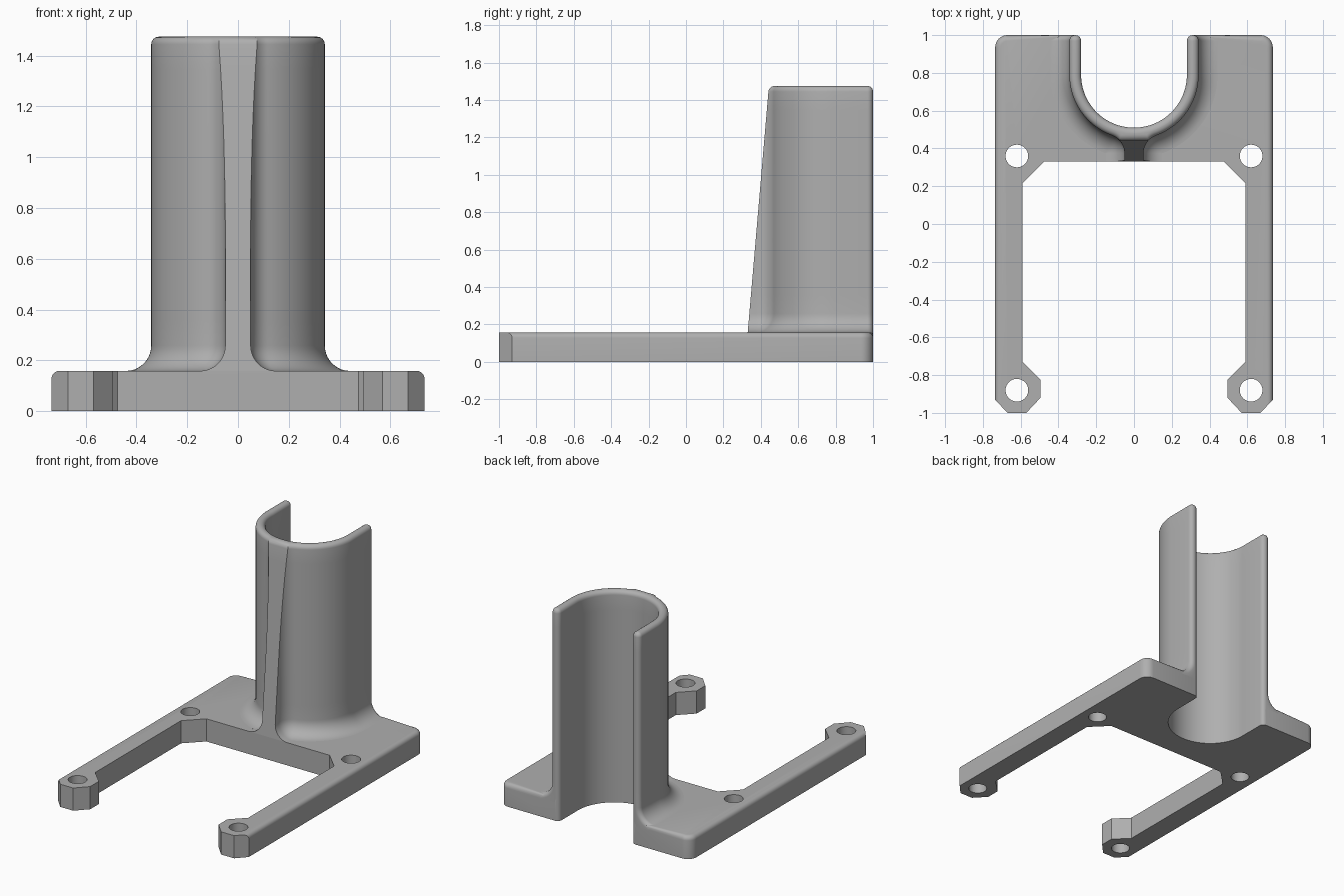
import bpy, bmesh
from math import sin, cos, pi, sqrt, atan2, asin, radians

if "Cube" in bpy.data.objects:
    bpy.data.objects.remove(bpy.data.objects["Cube"])

TOP, HEIGHT = 0.158, 1.475      # plate thickness, total height
CY, RI, RO = 0.79, 0.28, 0.342  # cradle centre, inner and outer radius
EDGE, FILLET = 0.03, 0.1        # edge rounding, foot fillet
RIB, FRONT = 0.05, 0.33         # rib half width, front edge of plate
FX = RIB + FILLET               # centre of the rib-to-wall fillet
FY = CY - sqrt((RO + FILLET) ** 2 - FX ** 2)

grey = bpy.data.materials.new("light_grey")
grey.use_nodes = True
colour = (0.43, 0.43, 0.43, 1)
grey.diffuse_color = colour
grey.node_tree.nodes["Principled BSDF"].inputs["Base Color"].default_value = colour


def make_object(name, bm):
    bmesh.ops.recalc_face_normals(bm, faces=bm.faces)
    mesh = bpy.data.meshes.new(name)
    bm.to_mesh(mesh)
    bm.free()
    mesh.materials.append(grey)
    ob = bpy.data.objects.new(name, mesh)
    bpy.context.collection.objects.link(ob)
    return ob


def activate(ob):
    bpy.ops.object.select_all(action='DESELECT')
    ob.select_set(True)
    bpy.context.view_layer.objects.active = ob


def arc(cx, cy, r, a0, a1, n):
    angles = [radians(a0 + (a1 - a0) * i / n) for i in range(n + 1)]
    return [(cx + r * cos(a), cy + r * sin(a)) for a in angles]


def mirrored(half):
    # first point lies on the centre line
    return half + [(-x, y) for x, y in reversed(half[1:])]


# Base plate with two arms, octagonal feet and the open channel
half = arc(0, CY, RI, -90, 0, 32)
half += arc(RI + EDGE, 1 - EDGE, EDGE, 180, 90, 4)
half += arc(0.67, 0.935, 0.065, 90, 0, 8)
half += [(0.735, -0.93), (0.67, -1), (0.57, -1), (0.495, -0.92), (0.495, -0.825),
         (0.59, -0.73), (0.59, 0.215), (0.475, FRONT)]
bm = bmesh.new()
outline = bm.faces.new([bm.verts.new((x, y, 0)) for x, y in mirrored(half)])
ext = bmesh.ops.extrude_face_region(bm, geom=[outline])
for v in ext["geom"]:
    if isinstance(v, bmesh.types.BMVert):
        v.co.z = TOP
rounded = []
for e in bm.edges:
    m = (e.verts[0].co + e.verts[1].co) / 2
    outer = abs(m.x) > 0.66 and m.y > -0.9
    front = abs(m.y - FRONT) < 0.001 and abs(m.x) < 0.1
    if m.z > TOP - 0.001 and (outer or front or m.y > 0.9995):
        rounded.append(e)
bmesh.ops.bevel(bm, geom=rounded, offset=EDGE, segments=5, profile=0.5, affect='EDGES')
plate = make_object("base_plate", bm)

# Screw holes
for x in (-0.62, 0.62):
    for y in (-0.88, 0.36):
        bpy.ops.mesh.primitive_cylinder_add(vertices=40, radius=0.06, depth=1, location=(x, y, 0))
        cutter = bpy.context.object
        cutter.name = "hole_cutter"
        cutter.hide_render = True
        activate(plate)
        mod = plate.modifiers.new("hole", 'BOOLEAN')
        mod.operation, mod.object, mod.solver = 'DIFFERENCE', cutter, 'EXACT'
        bpy.ops.object.modifier_apply(modifier=mod.name)
        bpy.data.objects.remove(cutter)


def section(z, d):
    """Cradle outline at height z, grown by d outside (or shrunk all round if negative)."""
    t = max(-d, 0)
    r = max(EDGE - t, 0.0005)
    pts = arc(0, CY, RI + t, -90, 0, 32)
    pts += arc(RI + EDGE, 1 - EDGE, r, 180, 90, 4)
    # outer back corner, which follows the foot fillet
    drop = max(TOP + FILLET - z, 0)
    for i in range(6, -1, -1):
        a = i / 6 * pi / 2
        s = r * (1 - cos(a))
        x = RO + FILLET - sqrt(max((FILLET + s) ** 2 - drop ** 2, 0)) - t
        pts.append((x, 1 - EDGE + r * sin(a)))
    # outer wall round to the rib
    rf = max(FILLET - d, 0.001)
    side = atan2(FY - CY, FX)
    pts += arc(0, CY, RO + d, 0, side * 180 / pi, 26)
    # concave blend, then the sloping rib front
    yf = FRONT + max(z - TOP, 0) * 0.086 + t
    start = side * 180 / pi + 180
    end = 180 - asin(max((yf - FY) / rf, 0)) * 180 / pi
    pts += arc(FX, FY, rf, start, end, 8)
    pts.append((pts[-1][0], yf))
    return mirrored(pts)


# Upright cradle: stacked sections from the foot fillet to the rounded rim
levels = [(TOP - 0.038 + 0.0127 * i, FILLET) for i in range(3)]
for i in range(11):
    a = i / 10 * pi / 2
    levels.append((TOP + FILLET * (1 - cos(a)), FILLET * (1 - sin(a))))
shaft = TOP + FILLET
levels += [(shaft + (HEIGHT - EDGE - shaft) * i / 12, 0) for i in range(1, 13)]
for i in range(1, 7):
    a = i / 6 * pi / 2
    levels.append((HEIGHT - EDGE + EDGE * sin(a), -EDGE * (1 - cos(a))))

bm = bmesh.new()
rings = [[bm.verts.new((x, y, z)) for x, y in section(z, d)] for z, d in levels]
for low, high in zip(rings, rings[1:]):
    for i in range(len(low)):
        j = (i + 1) % len(low)
        bm.faces.new((low[i], low[j], high[j], high[i]))
bm.faces.new(rings[0])
bm.faces.new(rings[-1])
bmesh.ops.remove_doubles(bm, verts=bm.verts, dist=0.00002)
cradle = make_object("upright_cradle", bm)

for ob in (plate, cradle):
    activate(ob)
    bpy.ops.object.shade_smooth_by_angle(angle=radians(30))
